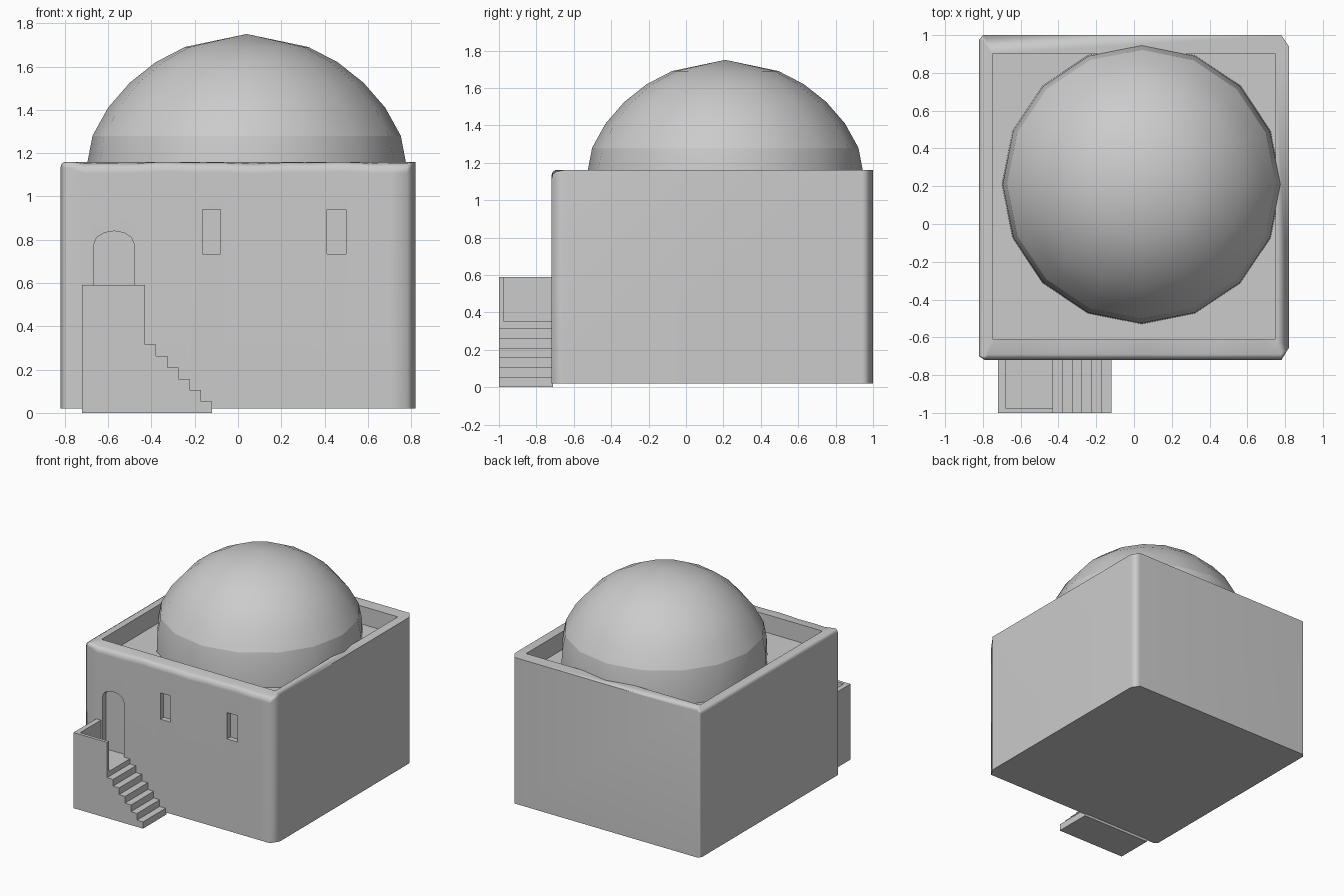
import bpy, bmesh
from math import sin, cos, pi, radians

if "Cube" in bpy.data.objects:
    bpy.data.objects.remove(bpy.data.objects["Cube"], do_unlink=True)

GREY = (0.6, 0.6, 0.6, 1)
plaster = bpy.data.materials.new("grey_plaster")
plaster.use_nodes = True
plaster.diffuse_color = GREY
plaster.node_tree.nodes["Principled BSDF"].inputs["Base Color"].default_value = GREY


def finish(bm, name):
    """Turn a bmesh into a named object with the shared material."""
    bmesh.ops.remove_doubles(bm, verts=bm.verts, dist=0.0005)
    bmesh.ops.recalc_face_normals(bm, faces=bm.faces)
    mesh = bpy.data.meshes.new(name)
    bm.to_mesh(mesh)
    bm.free()
    mesh.materials.append(plaster)
    obj = bpy.data.objects.new(name, mesh)
    bpy.context.collection.objects.link(obj)
    return obj


def loft(rings, name):
    """Skin a stack of equal-length rings and cap both ends."""
    bm = bmesh.new()
    loops = [[bm.verts.new(p) for p in ring] for ring in rings]
    n = len(loops[0])
    for a, b in zip(loops, loops[1:]):
        for i in range(n):
            j = (i + 1) % n
            bm.faces.new((a[i], a[j], b[j], b[i]))
    bm.faces.new(loops[0][::-1])
    bm.faces.new(loops[-1])
    return finish(bm, name)


def extrude_y(profile, y0, y1, name):
    return loft([[(x, y, z) for x, z in profile] for y in (y0, y1)], name)


def smooth(obj, angle):
    bpy.ops.object.select_all(action="DESELECT")
    obj.select_set(True)
    bpy.context.view_layer.objects.active = obj
    bpy.ops.object.shade_smooth_by_angle(angle=radians(angle))


# Building: chamfered plan, worn front and left rims, sunken roof
FRONT, BACK, TOP, ROOF = -0.72, 1.0, 1.16, 1.02
STEPS = 20
outline = [(-0.79 + 1.57 * i / STEPS, FRONT) for i in range(STEPS + 1)]
outline += [(0.82, -0.655), (0.82, 0.94), (0.78, BACK),
            (-0.80, BACK), (-0.82, 0.975), (-0.82, -0.70)]


def rim(drop, inset):
    ring = []
    for x, y in outline:
        z = TOP
        if y == FRONT:
            wave = 0.005 * (1 + 0.6 * sin(9 * x + 1) + 0.4 * sin(23 * x))
            z -= drop + wave
            y += inset
        if x < -0.78 and y < 0.99:
            z = TOP - drop * 0.6
            x += inset * 0.7
        ring.append((x, y, z))
    return ring


def inner(z):
    return [(0.75 if x > 0.75 else max(x, -0.75),
             min(max(y, -0.61), 0.90), z) for x, y in outline]


building = loft([[(x, y, 0.02) for x, y in outline],
                 rim(0.045, 0), rim(0.014, 0.008), rim(0, 0.03),
                 inner(TOP), inner(ROOF)], "building")

# Recesses: arched doorway and two narrow windows
LANDING = 0.355
arch = [(-0.5725 + 0.0925 * cos(pi * i / 6), 0.78 + 0.06 * sin(pi * i / 6))
        for i in range(7)]
recesses = [[(-0.665, LANDING), (-0.48, LANDING)] + arch]
for x0, x1 in ((-0.165, -0.08), (0.41, 0.50)):
    recesses.append([(x0, 0.735), (x1, 0.735), (x1, 0.94), (x0, 0.94)])
for profile in recesses:
    cutter = extrude_y(profile, FRONT - 0.1, FRONT + 0.04, "recess_cutter")
    cutter.hide_render = True
    mod = building.modifiers.new("recess", "BOOLEAN")
    mod.operation = "DIFFERENCE"
    mod.solver = "EXACT"
    mod.object = cutter
    bpy.context.view_layer.objects.active = building
    bpy.ops.object.modifier_apply(modifier=mod.name)
    bpy.data.objects.remove(cutter, do_unlink=True)
smooth(building, 62)
building.modifiers.new("even_shading", "WEIGHTED_NORMAL").keep_sharp = True

# Dome: sixteen sides, with a flat band under the smooth cap
CX, CY, SIDES = 0.04, 0.21, 16


def circle(r, z):
    return [(CX + r * cos(2 * pi * i / SIDES), CY + r * sin(2 * pi * i / SIDES), z)
            for i in range(SIDES)]


smooth(loft([circle(0.74, 1.0), circle(0.735, TOP), circle(0.712, 1.28)],
            "dome_band"), 30)
cap_profile = [(0.712, 1.28), (0.64, 1.41), (0.54, 1.525), (0.42, 1.62),
               (0.285, 1.69), (0.0001, 1.75)]
smooth(loft([circle(r, z) for r, z in cap_profile], "dome_cap"), 40)

# Stairs: landing block with six descending steps
LEFT, EDGE, END, RISE = -0.72, -0.43, -0.12, 0.0525
tread = (END - EDGE) / 6
profile = [(LEFT, 0), (LEFT, LANDING), (EDGE, LANDING)]
for k in range(6):
    z = (6 - k) * RISE
    profile += [(EDGE + k * tread, z), (EDGE + (k + 1) * tread, z)]
profile.append((END, 0))
extrude_y(profile, -1.0, FRONT + 0.01, "stairs")

# Landing wall: L-shaped guard on the front and outer side
guard = [(LEFT, -1.0), (EDGE, -1.0), (EDGE, -0.975), (-0.68, -0.975),
         (-0.68, FRONT + 0.01), (LEFT, FRONT + 0.01)]
loft([[(x, y, z) for x, y in guard] for z in (LANDING, 0.59)], "landing_wall")
